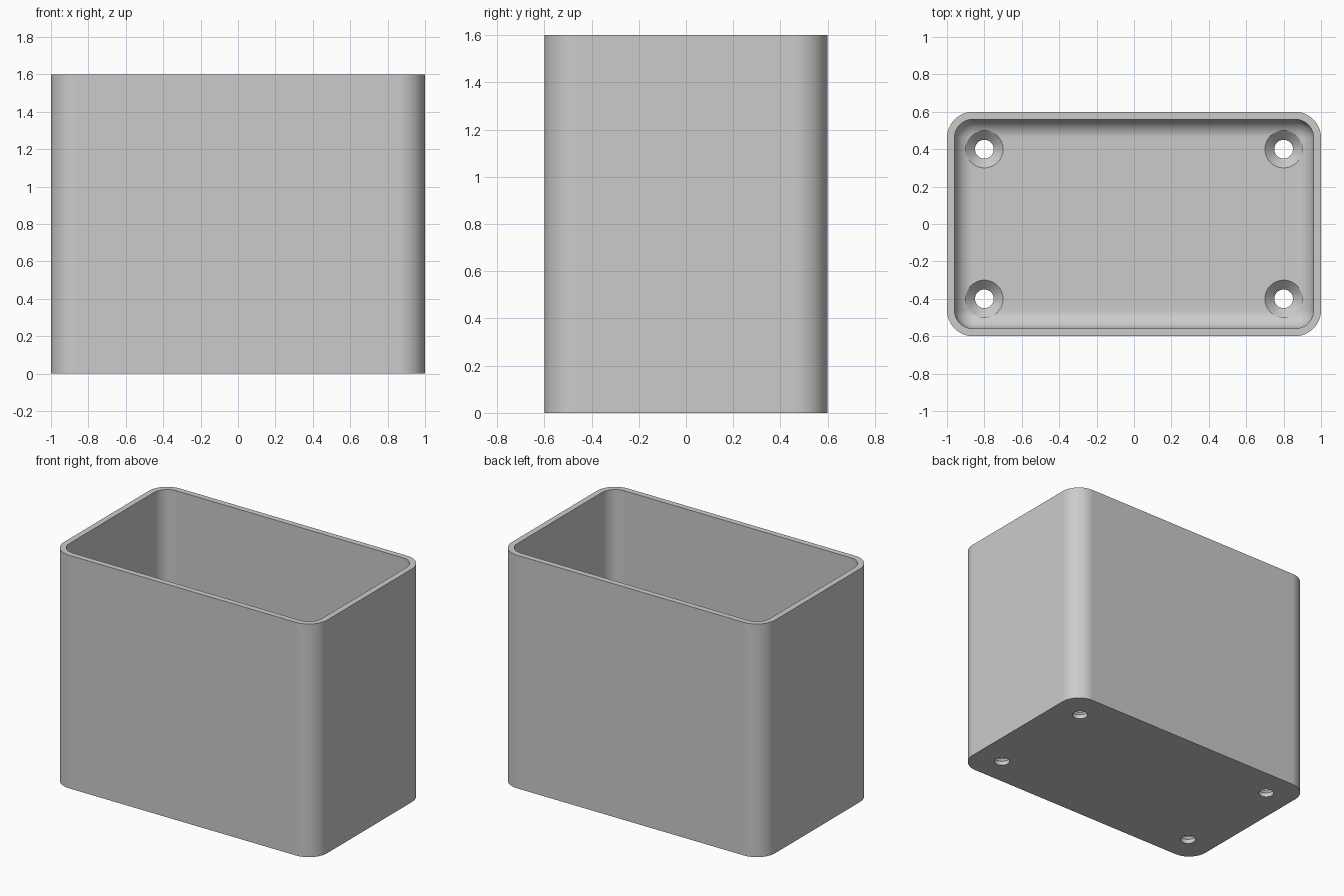
import bpy, bmesh, math

HALF_X, HALF_Y, HEIGHT = 1.0, 0.6, 1.6
WALL, FLOOR, CORNER, FILLET = 0.04, 0.08, 0.14, 0.1
STEPS = 12

cube = bpy.data.objects.get("Cube")
if cube:
    bpy.data.objects.remove(cube, do_unlink=True)

grey = bpy.data.materials.new("light grey")
grey.use_nodes = True
grey.diffuse_color = (0.6, 0.6, 0.6, 1)
grey.node_tree.nodes["Principled BSDF"].inputs["Base Color"].default_value = grey.diffuse_color


def rounded_ring(inset, z):
    """Points of a rounded rectangle, shrunk concentrically by inset."""
    r = max(CORNER - inset, 0)
    points = []
    for quarter, (sx, sy) in enumerate([(1, 1), (-1, 1), (-1, -1), (1, -1)]):
        for i in range(STEPS + 1):
            a = (quarter + i / STEPS) * math.pi / 2
            points.append((sx * (HALF_X - CORNER) + r * math.cos(a),
                           sy * (HALF_Y - CORNER) + r * math.sin(a), z))
    return points


def circle_ring(cx, cy, r, z, sides=48):
    angles = [2 * math.pi * i / sides for i in range(sides)]
    return [(cx + r * math.cos(a), cy + r * math.sin(a), z) for a in angles]


def loft(bm, rings):
    """Skin a stack of rings and cap both ends."""
    loops = [[bm.verts.new(p) for p in ring] for ring in rings]
    for low, high in zip(loops, loops[1:]):
        for i in range(len(low)):
            j = (i + 1) % len(low)
            bm.faces.new((low[i], low[j], high[j], high[i]))
    bm.faces.new(loops[0][::-1])
    bm.faces.new(loops[-1])


def finish(name, bm):
    bmesh.ops.remove_doubles(bm, verts=bm.verts, dist=0.0001)
    bmesh.ops.recalc_face_normals(bm, faces=bm.faces)
    mesh = bpy.data.meshes.new(name)
    bm.to_mesh(mesh)
    bm.free()
    mesh.materials.append(grey)
    obj = bpy.data.objects.new(name, mesh)
    bpy.context.collection.objects.link(obj)
    return obj


# Open box: outer wall, rim, inner wall, then the rounded floor edge
profile = [(0, 0), (0, HEIGHT), (WALL, HEIGHT)]
for i in range(STEPS + 1):
    a = i / STEPS * math.pi / 2
    profile.append((WALL + FILLET * (1 - math.cos(a)), FLOOR + FILLET * (1 - math.sin(a))))
bm = bmesh.new()
loft(bm, [rounded_ring(inset, z) for inset, z in profile])
box = finish("open_box", bm)

# Countersunk screw holes through the floor
bm = bmesh.new()
for x in (-0.8, 0.8):
    for y in (-0.4, 0.4):
        loft(bm, [circle_ring(x, y, r, z) for r, z in
                  [(0.05, -0.1), (0.05, 0.03), (0.1, FLOOR), (0.1, 0.4)]])
cutter = finish("screw_hole_cutter", bm)
cutter.hide_render = True

bpy.ops.object.select_all(action="DESELECT")
box.select_set(True)
bpy.context.view_layer.objects.active = box
holes = box.modifiers.new("screw_holes", "BOOLEAN")
holes.operation = "DIFFERENCE"
holes.solver = "EXACT"
holes.object = cutter
bpy.ops.object.modifier_apply(modifier=holes.name)
bpy.data.objects.remove(cutter, do_unlink=True)

bpy.ops.object.shade_smooth_by_angle(angle=math.radians(30))
normals = box.modifiers.new("flat_walls", "WEIGHTED_NORMAL")
normals.keep_sharp = True
